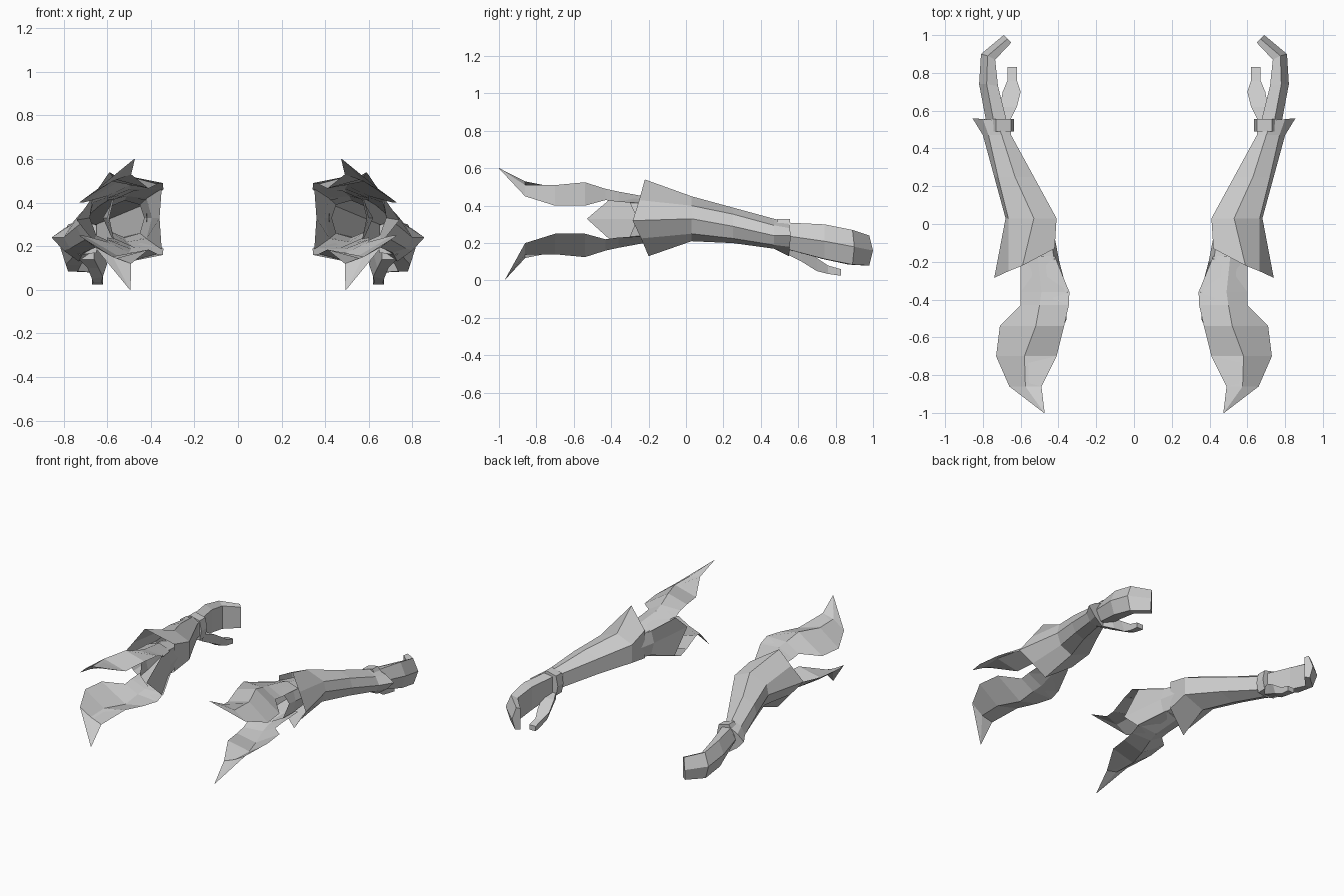
import bpy, bmesh
from mathutils import Vector


def loft(name, rings, cap_start=True, cap_end=True):
    """Skin a list of closed rings (right side) and mirror to the left."""
    bm = bmesh.new()
    loops = [[bm.verts.new(Vector(p)) for p in ring] for ring in rings]
    n = len(loops[0])
    for a, b in zip(loops, loops[1:]):
        for i in range(n):
            j = (i + 1) % n
            bm.faces.new((a[i], a[j], b[j], b[i]))
    if cap_start:
        bm.faces.new(loops[0])
    if cap_end:
        bm.faces.new(loops[-1])
    bmesh.ops.recalc_face_normals(bm, faces=bm.faces)
    mesh = bpy.data.meshes.new(name)
    bm.to_mesh(mesh)
    bm.free()
    obj = bpy.data.objects.new(name, mesh)
    bpy.context.collection.objects.link(obj)
    obj.modifiers.new("Mirror", 'MIRROR').use_mirror_merge = False
    return obj


def at(y, *xz):
    """Ring of (x, z) points at one depth."""
    return [(x, y, z) for x, z in xz]


# Forearm guard: top, upper outer, outer ridge, lower outer, bottom, two inner corners
loft("forearm_guard", [
    [(.59, -.22, .54), (.665, -.25, .43), (.74, -.285, .32), (.665, -.24, .225),
     (.59, -.20, .13), (.42, -.13, .24), (.42, -.13, .44)],
    at(.03, (.53, .45), (.665, .40), (.68, .33), (.65, .25), (.56, .21), (.41, .27), (.41, .40)),
    at(.25, (.63, .39), (.72, .355), (.74, .29), (.71, .225), (.64, .20), (.53, .24), (.53, .35)),
    at(.47, (.70, .33), (.77, .295), (.80, .24), (.77, .19), (.71, .17), (.65, .20), (.65, .30)),
    [(.73, .55, .31), (.80, .555, .28), (.855, .56, .24), (.80, .555, .18),
     (.73, .55, .13), (.65, .54, .19), (.65, .54, .29)],
], cap_start=False)

# Wrist band
band = ((.65, .31), (.73, .33), (.78, .25), (.73, .16), (.65, .17), (.635, .24))
loft("wrist_band", [at(.49, *band), at(.555, *band)])

# Elbow sleeve: open tube with a point on its inner side
loft("elbow_sleeve", [
    at(-.02, (.52, .41), (.59, .38), (.62, .33), (.59, .27), (.52, .24), (.45, .26), (.43, .33), (.45, .39)),
    at(-.20, (.51, .43), (.58, .41), (.60, .33), (.58, .24), (.51, .22), (.42, .235), (.395, .33), (.42, .42)),
    [(.48, -.34, .455), (.57, -.30, .415), (.59, -.26, .33), (.57, -.30, .235),
     (.48, -.34, .195), (.35, -.37, .185), (.36, -.53, .33), (.35, -.37, .465)],
], cap_start=False, cap_end=False)

# Curved fins: each station is y, inner (x, z), middle (x, z), outer (x, z)
STATIONS = [
    (-.17, .42, .41, .51, .44, .60, .41),
    (-.36, .342, .46, .49, .475, .60, .42),
    (-.43, .345, .49, .50, .49, .60, .43),
    (-.54, .37, .485, .52, .525, .71, .40),
    (-.70, .41, .465, .58, .51, .73, .40),
    (-.86, .49, .53, .575, .51, .66, .45),
]


def fin(name, flip, tip):
    z_of = (lambda z: .65 - z) if flip else (lambda z: z)
    rings = []
    for y, ix, iz, mx, mz, ox, oz in STATIONS:
        rings.append(at(y, (ix, z_of(iz)), (mx, z_of(mz)),
                        (ox, z_of(oz)), (mx, z_of(mz - .012))))
    # tiny end ring makes the sharp tip
    rings.append([(tip[0] + dx, tip[1], tip[2] + dz)
                  for dx, dz in ((-.002, 0), (0, .001), (.002, 0), (0, -.001))])
    loft(name, rings)


fin("upper_fin", False, (.475, -1.0, .60))
fin("lower_fin", True, (.495, -.97, .001))

# Mitten hand: inner top, outer top, outer middle, outer bottom, inner bottom
loft("hand", [
    at(.53, (.67, .30), (.74, .31), (.78, .24), (.74, .17), (.67, .17)),
    [(.72, .73, .28), (.78, .74, .30), (.82, .74, .21), (.79, .74, .115), (.72, .73, .115)],
    [(.735, .87, .25), (.775, .89, .27), (.81, .90, .18), (.78, .89, .085), (.735, .87, .085)],
    [(.65, .96, .23), (.67, .98, .24), (.69, 1.0, .16), (.68, .98, .08), (.65, .96, .08)],
])

# Thumb
loft("thumb", [
    at(.54, (.66, .19), (.73, .19), (.73, .14), (.66, .14)),
    at(.62, (.62, .17), (.71, .17), (.69, .10), (.64, .10)),
    at(.70, (.60, .12), (.695, .12), (.67, .05), (.62, .06)),
    at(.76, (.62, .08), (.67, .08), (.665, .035), (.625, .035)),
    at(.83, (.62, .06), (.67, .06), (.67, .025), (.62, .025)),
])
